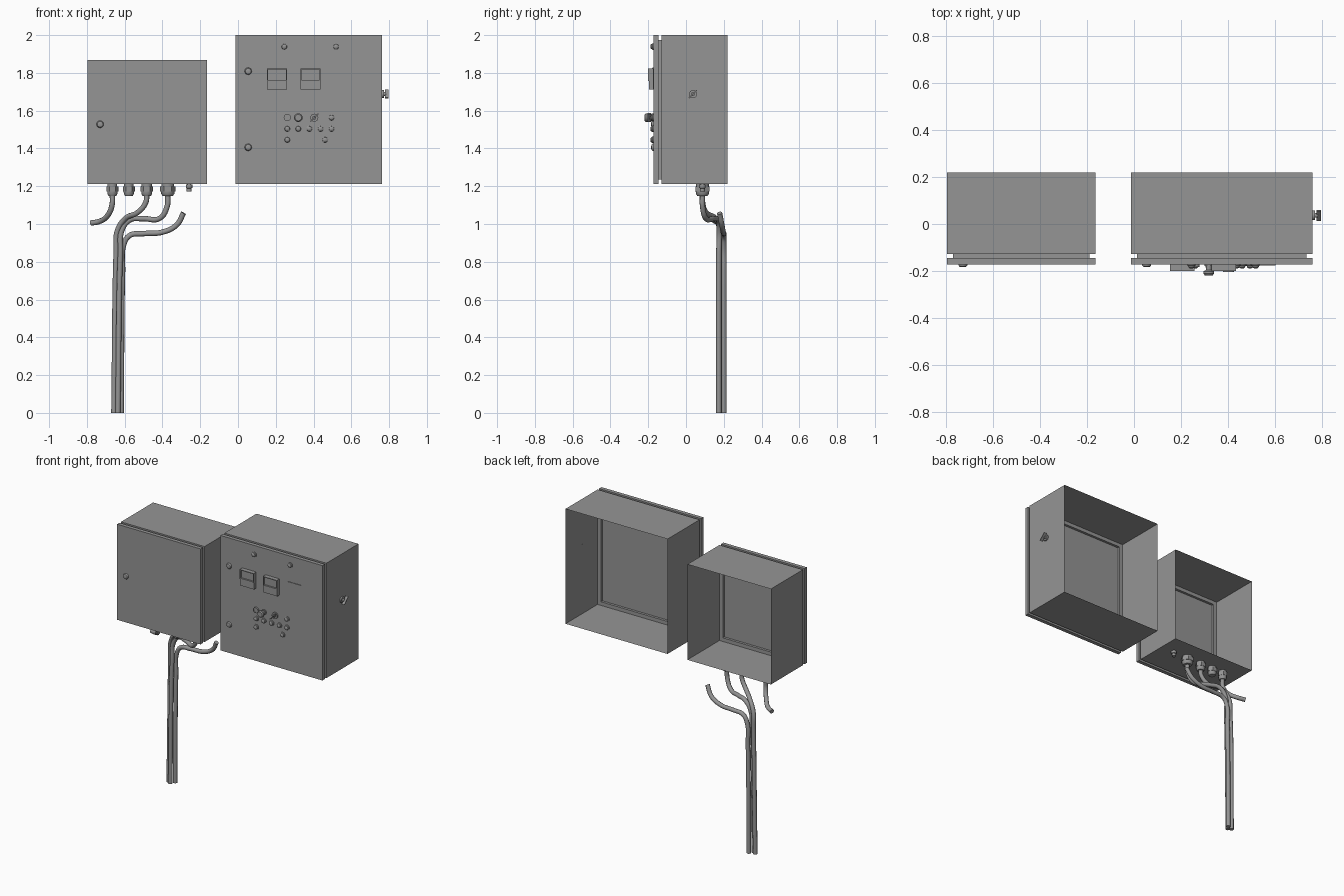
import bpy, bmesh
from math import cos, sin, pi
from mathutils import Vector, Matrix

if "Cube" in bpy.data.objects:
    bpy.data.objects.remove(bpy.data.objects["Cube"])

BACK, BODY, DOOR_IN, DOOR = 0.219, -0.129, -0.146, -0.172
FRONT = Vector((0, -1, 0))
RIGHT = Vector((1, 0, 0))
DOWN = Vector((0, 0, -1))
STEEL = bpy.data.materials.new("dark_grey")
STEEL.diffuse_color = (0.3, 0.3, 0.3, 1)
STEEL.use_nodes = True
STEEL.node_tree.nodes["Principled BSDF"].inputs["Base Color"].default_value = STEEL.diffuse_color


def finish(name, bm, smooth=False):
    bmesh.ops.recalc_face_normals(bm, faces=bm.faces)
    me = bpy.data.meshes.new(name)
    bm.to_mesh(me)
    bm.free()
    me.materials.append(STEEL)
    ob = bpy.data.objects.new(name, me)
    bpy.context.collection.objects.link(ob)
    if smooth:
        bpy.ops.object.select_all(action='DESELECT')
        ob.select_set(True)
        bpy.context.view_layer.objects.active = ob
        bpy.ops.object.shade_smooth_by_angle(angle=0.6)
    return ob


def box(name, x, y, z, rot=None, inset=None):
    """Box from min/max ranges; optional rotation about its centre and recessed front."""
    bm = bmesh.new()
    bmesh.ops.create_cube(bm, size=1)
    size = [abs(r[1] - r[0]) for r in (x, y, z)]
    mid = Vector([(r[0] + r[1]) / 2 for r in (x, y, z)])
    bmesh.ops.scale(bm, vec=size, verts=bm.verts)
    if inset:
        bm.normal_update()
        face = min(bm.faces, key=lambda f: f.calc_center_median().y)
        bmesh.ops.inset_region(bm, faces=[face], thickness=inset)
        new = bmesh.ops.extrude_discrete_faces(bm, faces=[face])['faces'][0]
        bmesh.ops.translate(bm, vec=(0, 0.012, 0), verts=new.verts)
    if rot:
        bmesh.ops.rotate(bm, matrix=rot, verts=bm.verts)
    bmesh.ops.translate(bm, vec=mid, verts=bm.verts)
    return finish(name, bm)


def lathe(name, origin, axis, profile, seg=20):
    """Capped solid of revolution; profile holds (radius, distance along axis)."""
    bm = bmesh.new()
    q = axis.to_track_quat('Z', 'Y')
    rings = []
    for r, h in profile:
        rings.append([bm.verts.new(Vector(origin) + q @ Vector(
            (r * cos(2 * pi * i / seg), r * sin(2 * pi * i / seg), h))) for i in range(seg)])
    for a, b in zip(rings, rings[1:]):
        for i in range(seg):
            j = (i + 1) % seg
            bm.faces.new((a[i], a[j], b[j], b[i]))
    bm.faces.new(rings[0][::-1])
    bm.faces.new(rings[-1])
    return finish(name, bm, smooth=seg > 8)


def cabinet(name, x0, x1, z0, z1):
    # open-backed sheet shell: side walls, front rim, recessed neck
    bm = bmesh.new()
    rings = []
    for y, d in ((BACK, 0), (BODY, 0), (BODY, 0.025), (DOOR_IN, 0.025)):
        rings.append([bm.verts.new(p) for p in (
            (x0 + d, y, z0 + d), (x1 - d, y, z0 + d), (x1 - d, y, z1 - d), (x0 + d, y, z1 - d))])
    for a, b in zip(rings, rings[1:]):
        for i in range(4):
            j = (i + 1) % 4
            bm.faces.new((a[j], a[i], b[i], b[j]))
    finish(name + "_shell", bm)
    box(name + "_door", (x0, x1), (DOOR, DOOR_IN), (z0, z1))


def cable(name, pts, r=0.0143):
    cu = bpy.data.curves.new(name, 'CURVE')
    cu.dimensions = '3D'
    cu.bevel_depth = r
    cu.bevel_resolution = 3
    cu.resolution_u = 8
    cu.use_fill_caps = True
    cu.materials.append(STEEL)
    sp = cu.splines.new('BEZIER')
    sp.bezier_points.add(len(pts) - 1)
    for bp, p in zip(sp.bezier_points, pts):
        bp.co = p
        bp.handle_left_type = bp.handle_right_type = 'AUTO'
    ob = bpy.data.objects.new(name, cu)
    bpy.context.collection.objects.link(ob)


# Cabinets
cabinet("small_cabinet", -0.798, -0.164, 1.211, 1.867)
cabinet("large_cabinet", -0.013, 0.762, 1.211, 2.0)

# Door locks, with a thin stub reaching through the door
for x, z in ((-0.73, 1.528), (0.054, 1.809), (0.054, 1.406)):
    lathe("door_lock", (x, DOOR, z), FRONT,
          [(0.003, -0.028), (0.003, 0), (0.019, 0), (0.019, 0.004), (0.015, 0.010), (0.008, 0.012)])

# Indicator lamps and push buttons
lamp = [(0.017, 0), (0.017, 0.006), (0.014, 0.008), (0.013, 0.013), (0.007, 0.017)]
for x, z in ((0.245, 1.939), (0.519, 1.939), (0.495, 1.563), (0.261, 1.504), (0.319, 1.504),
             (0.378, 1.504), (0.437, 1.504), (0.495, 1.504), (0.261, 1.446), (0.461, 1.446)):
    lathe("lamp_button", (x, DOOR, z), FRONT, lamp)
lathe("flat_button", (0.261, DOOR, 1.563), FRONT,
      [(0.019, 0), (0.019, 0.012), (0.015, 0.012), (0.015, 0.009)])
lathe("stop_button", (0.319, DOOR, 1.563), FRONT,
      [(0.018, 0), (0.018, 0.008), (0.012, 0.008), (0.012, 0.024), (0.023, 0.030),
       (0.023, 0.040), (0.017, 0.047)])

# Rotary switches on the door and the right wall
switch = [(0.021, 0), (0.021, 0.010), (0.010, 0.010), (0.010, 0.022)]
lathe("door_switch", (0.404, DOOR, 1.563), FRONT, switch)
box("door_switch_handle", (0.374, 0.434), (-0.204, -0.184), (1.560, 1.566),
    rot=Matrix.Rotation(-pi / 4, 3, 'Y'))
lathe("side_switch", (0.762, 0.037, 1.688), RIGHT, [(0.003, -0.003), (0.003, 0)] + switch)
box("side_switch_handle", (0.778, 0.798), (0.007, 0.067), (1.685, 1.691),
    rot=Matrix.Rotation(pi / 4, 3, 'X'))

# Meters: raised window frame above a plain lower block
for x in (0.153, 0.33):
    box("meter_window", (x, x + 0.106), (-0.201, DOOR), (1.758, 1.822), inset=0.007)
    box("meter_base", (x, x + 0.106), (-0.197, DOOR), (1.711, 1.758))
box("blank_meter_plate", (0.498, 0.604), (-0.176, DOOR), (1.711, 1.822))

# Cable glands under the small cabinet
GY = 0.087
for x, r in ((-0.665, 0.032), (-0.578, 0.032), (-0.483, 0.034), (-0.372, 0.042)):
    top = (x, GY, 1.211)
    lathe("gland_collar", top, DOWN, [(r * 0.8, 0), (r * 0.8, 0.012)])
    lathe("gland_nut", top, DOWN, [(r, 0.012), (r, 0.038)], seg=6)
    lathe("gland_cap", top, DOWN,
          [(r * 0.85, 0.038), (r * 0.82, 0.052), (r * 0.65, 0.062), (r * 0.4, 0.062)])
lathe("vent_plug", (-0.259, GY, 1.211), DOWN,
      [(0.010, 0), (0.010, 0.002), (0.017, 0.002), (0.017, 0.020), (0.013, 0.022), (0.013, 0.038)])

# Cables: a short loose one, two drops from the glands, one loose drop
cable("loose_cable", [(-0.665, GY, 1.16), (-0.667, 0.088, 1.10), (-0.690, 0.115, 1.045),
                      (-0.73, 0.155, 1.015), (-0.778, 0.178, 1.005)])
cable("drop_cable_left", [(-0.483, GY, 1.16), (-0.488, 0.088, 1.115), (-0.53, 0.105, 1.062),
                          (-0.595, 0.155, 1.03), (-0.638, 0.180, 0.965), (-0.645, 0.187, 0.85),
                          (-0.657, 0.187, 0.0)])
cable("drop_cable_middle", [(-0.372, GY, 1.16), (-0.376, 0.088, 1.09), (-0.415, 0.105, 1.030),
                            (-0.50, 0.145, 1.028), (-0.57, 0.170, 1.022), (-0.613, 0.176, 0.97),
                            (-0.622, 0.174, 0.85), (-0.636, 0.174, 0.0)])
cable("drop_cable_right", [(-0.288, 0.178, 1.058), (-0.325, 0.190, 0.995), (-0.40, 0.197, 0.957),
                           (-0.50, 0.200, 0.949), (-0.575, 0.201, 0.938), (-0.605, 0.201, 0.89),
                           (-0.611, 0.201, 0.75), (-0.618, 0.201, 0.0)])
